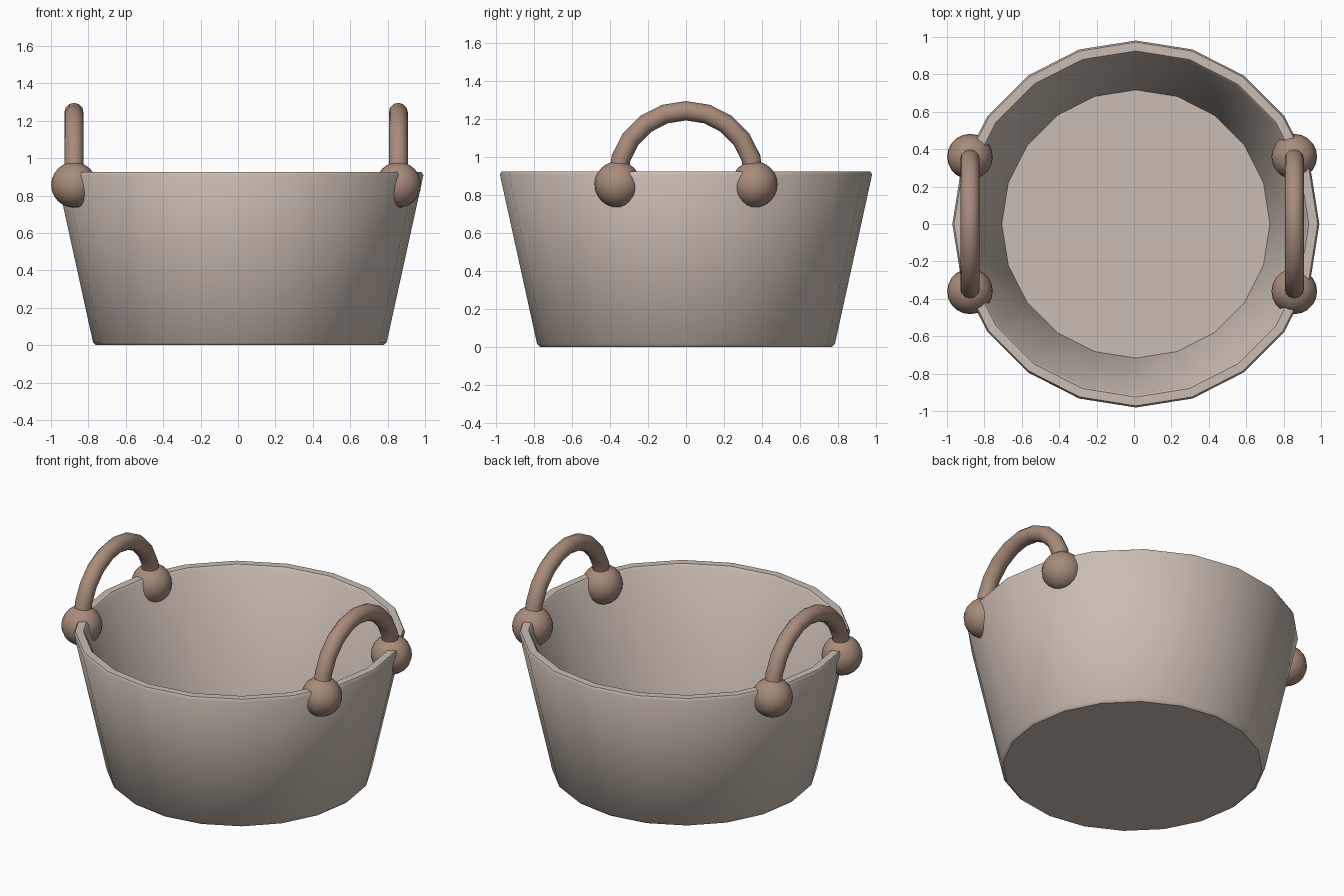
import bpy, bmesh, math
from mathutils import Vector

if "Cube" in bpy.data.objects:
    bpy.data.objects.remove(bpy.data.objects["Cube"])


def material(name, rgb):
    m = bpy.data.materials.new(name)
    m.diffuse_color = (*rgb, 1)
    m.use_nodes = True
    m.node_tree.nodes["Principled BSDF"].inputs["Base Color"].default_value = m.diffuse_color
    return m


CLAY = material("pale clay", (0.60, 0.51, 0.445))
BROWN = material("warm brown", (0.39, 0.26, 0.195))


def finish(bm, name, mat, angle):
    bmesh.ops.recalc_face_normals(bm, faces=bm.faces)
    me = bpy.data.meshes.new(name)
    bm.to_mesh(me)
    bm.free()
    me.materials.append(mat)
    ob = bpy.data.objects.new(name, me)
    bpy.context.collection.objects.link(ob)
    bpy.ops.object.select_all(action='DESELECT')
    ob.select_set(True)
    bpy.context.view_layer.objects.active = ob
    bpy.ops.object.shade_smooth_by_angle(angle=math.radians(angle))
    return ob


def loft(bm, rings):
    """Skin closed rings of points and cap both ends."""
    loops = [[bm.verts.new(p) for p in r] for r in rings]
    n = len(loops[0])
    for a, b in zip(loops, loops[1:]):
        for i in range(n):
            j = (i + 1) % n
            bm.faces.new((a[i], a[j], b[j], b[i]))
    bm.faces.new(loops[0][::-1])
    bm.faces.new(loops[-1])


# Tub: 20-sided tapered wall with a softened rim and an inner floor
profile = [(0.768, 0), (0.785, 0.015), (0.981, 0.908), (0.972, 0.925),
           (0.925, 0.925), (0.912, 0.91), (0.717, 0.045)]
SIDES = 20
bm = bmesh.new()
loft(bm, [[Vector((0.01 + r * math.cos(math.tau * i / SIDES),
                   r * math.sin(math.tau * i / SIDES), z))
           for i in range(SIDES)] for r, z in profile])
finish(bm, "tub", CLAY, 40)

# Handles: half-ring grip and a ball at each end, on both sides
for side, x in (("left", -0.877), ("right", 0.857)):
    bm = bmesh.new()
    rings = []
    for k in range(11):
        a = math.pi * k / 10
        out = Vector((0, math.cos(a), math.sin(a)))
        c = Vector((x, 0, 0.885)) + out * 0.36
        rings.append([c + out * 0.051 * math.cos(math.tau * t / 12)
                      + Vector((0.051 * math.sin(math.tau * t / 12), 0, 0))
                      for t in range(12)])
    loft(bm, rings)
    finish(bm, side + "_handle", BROWN, 50)

    for end, y in (("front", -0.36), ("back", 0.36)):
        bm = bmesh.new()
        bmesh.ops.create_uvsphere(bm, u_segments=20, v_segments=12, radius=0.122)
        bmesh.ops.translate(bm, verts=bm.verts, vec=(x, y, 0.857))
        finish(bm, f"{side}_{end}_handle_ball", BROWN, 50)
